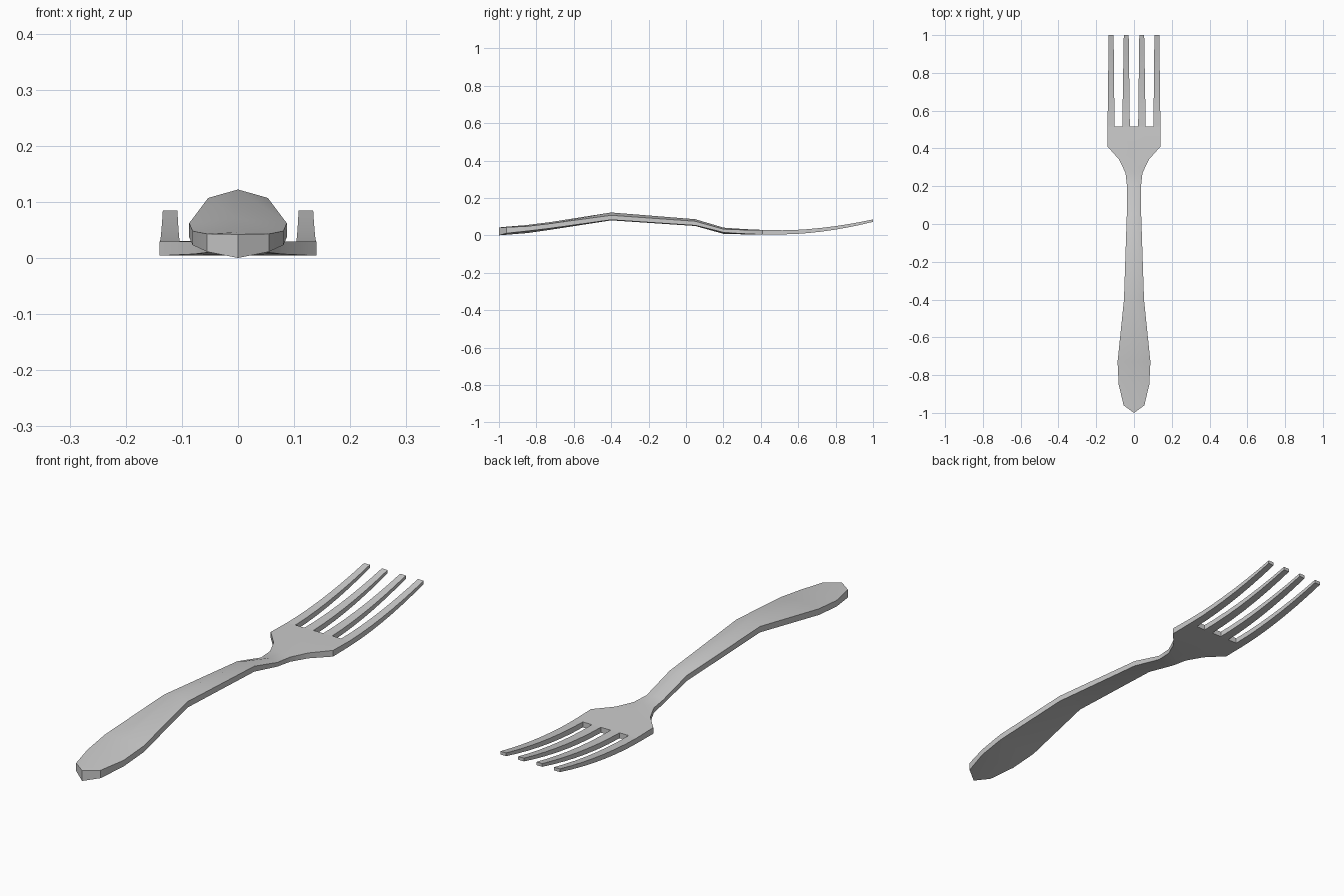
import bpy
import math

if "Cube" in bpy.data.objects:
    bpy.data.objects.remove(bpy.data.objects["Cube"])


def loft(name, rings, cap_start=True):
    """Skin a list of equal-length vertex rings, with end caps."""
    n = len(rings[0])
    verts = [p for ring in rings for p in ring]
    faces = []
    for i in range(len(rings) - 1):
        a, b = i * n, (i + 1) * n
        for j in range(n):
            k = (j + 1) % n
            faces.append((a + j, a + k, b + k, b + j))
    if cap_start:
        faces.append(tuple(reversed(range(n))))
    faces.append(tuple(range(len(verts) - n, len(verts))))
    mesh = bpy.data.meshes.new(name)
    mesh.from_pydata(verts, [], faces)
    obj = bpy.data.objects.new(name, mesh)
    bpy.context.collection.objects.link(obj)
    bpy.ops.object.select_all(action='DESELECT')
    obj.select_set(True)
    bpy.context.view_layer.objects.active = obj
    # Weld collapsed points and make normals consistent
    bpy.ops.object.mode_set(mode='EDIT')
    bpy.ops.mesh.select_all(action='SELECT')
    bpy.ops.mesh.remove_doubles(threshold=0.0001)
    bpy.ops.mesh.normals_make_consistent(inside=False)
    bpy.ops.object.mode_set(mode='OBJECT')
    bpy.ops.object.shade_smooth_by_angle(angle=math.radians(30))
    return obj


# Handle and head: y, half width, keel z, lower edge z, upper edge z, ridge z
stations = [
    (-1.00, 0.000, 0.000, 0.000, 0.042, 0.042),
    (-0.96, 0.055, 0.003, 0.011, 0.043, 0.046),
    (-0.85, 0.081, 0.012, 0.023, 0.048, 0.055),
    (-0.73, 0.087, 0.029, 0.037, 0.062, 0.070),
    (-0.40, 0.053, 0.080, 0.083, 0.107, 0.122),
    (0.05, 0.038, 0.050, 0.053, 0.075, 0.086),
    (0.20, 0.037, 0.008, 0.016, 0.033, 0.041),
    (0.27, 0.045, 0.006, 0.011, 0.030, 0.036),
    (0.34, 0.078, 0.005, 0.007, 0.029, 0.032),
    (0.41, 0.140, 0.004, 0.004, 0.029, 0.029),
    (0.515, 0.140, 0.005, 0.005, 0.027, 0.027),
]
rings = [[(0, y, keel), (w, y, low), (w, y, high),
          (0, y, ridge), (-w, y, high), (-w, y, low)]
         for y, w, keel, low, high, ridge in stations]
loft("handle_and_head", rings)


# Tines: tapering, curving upward to the tips
def tine(name, root, tip, side, steps=7):
    rings = []
    for i in range(steps + 1):
        t = i / steps
        y = 0.515 + 0.485 * t
        low = 0.005 + 0.067 * t ** 1.8
        high = 0.027 + 0.058 * t ** 1.8
        x0, x1 = [side * (r + (e - r) * t) for r, e in zip(root, tip)]
        rings.append([(x0, y, low), (x1, y, low), (x1, y, high), (x0, y, high)])
    loft(name, rings, cap_start=False)


for side, label in ((-1, "left"), (1, "right")):
    tine("outer_tine_" + label, (0.103, 0.140), (0.108, 0.134), side)
    tine("inner_tine_" + label, (0.022, 0.062), (0.028, 0.054), side)
